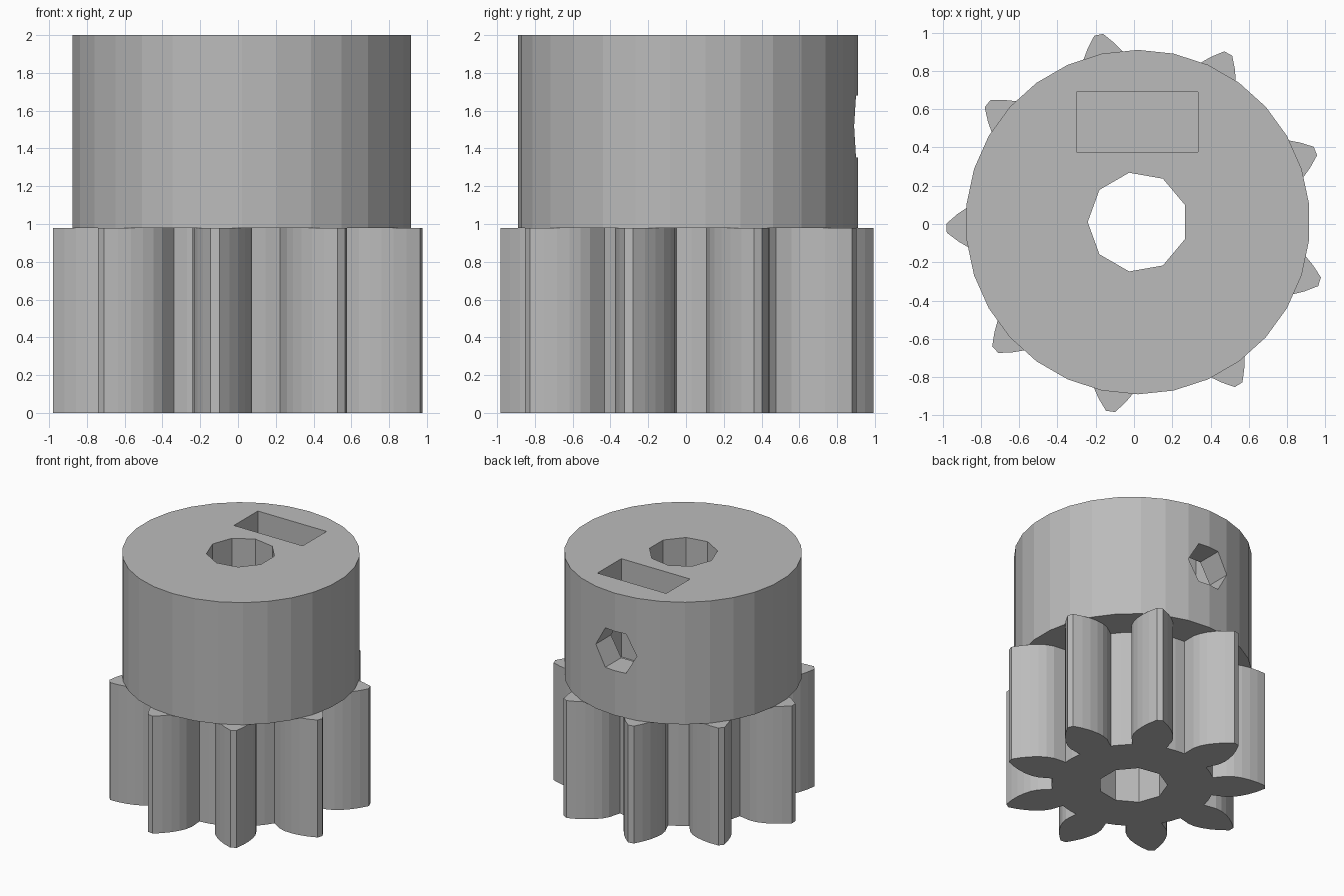
import bpy, bmesh
from math import sin, cos, tan, acos, pi, radians
from mathutils import Matrix, Vector

cube = bpy.data.objects.get("Cube")
if cube:
    bpy.data.objects.remove(cube)

AXIS = Vector((0.02, 0.01, 0))   # shaft axis
GEAR_TOP, TOP = 0.98, 2.0
TEETH = 9

grey = bpy.data.materials.new("plain_grey")
grey.use_nodes = True
COLOUR = (0.5, 0.5, 0.5, 1)
grey.diffuse_color = COLOUR
grey.node_tree.nodes["Principled BSDF"].inputs["Base Color"].default_value = COLOUR


def polar(r, a):
    return (r * cos(a), r * sin(a))


def prism(name, outline, z0, z1, matrix=Matrix.Translation(AXIS)):
    """Extrude a closed counter-clockwise outline from z0 to z1."""
    bm = bmesh.new()
    face = bm.faces.new([bm.verts.new((x, y, z0)) for x, y in outline])
    ext = bmesh.ops.extrude_face_region(bm, geom=[face])
    verts = [v for v in ext["geom"] if isinstance(v, bmesh.types.BMVert)]
    bmesh.ops.translate(bm, verts=verts, vec=(0, 0, z1 - z0))
    bmesh.ops.recalc_face_normals(bm, faces=bm.faces)
    bm.transform(matrix)
    mesh = bpy.data.meshes.new(name)
    bm.to_mesh(mesh)
    bm.free()
    mesh.materials.append(grey)
    obj = bpy.data.objects.new(name, mesh)
    bpy.context.collection.objects.link(obj)
    return obj


def ngon(sides, r, start):
    return [polar(r, start + 2 * pi * i / sides) for i in range(sides)]


def combine(target, tool, operation):
    mod = target.modifiers.new(tool.name, 'BOOLEAN')
    mod.operation, mod.solver, mod.object = operation, 'EXACT', tool
    bpy.context.view_layer.objects.active = target
    bpy.ops.object.modifier_apply(modifier=mod.name)
    bpy.data.objects.remove(tool)


# Involute gear outline: radial root flank, then involute up to the tip
tip, pitch, root = 1.0, 0.818, 0.615
base = pitch * cos(radians(28))


def involute(r):
    a = acos(min(1, base / r))
    return tan(a) - a


half_base = pi / TEETH / 2 + involute(pitch)
flank = [(root, half_base)]
for i in range(6):
    r = base + (tip - base) * i / 5
    flank.append((r, half_base - involute(r)))

outline = []
for t in range(TEETH):
    mid = radians(181.8) + t * 2 * pi / TEETH
    outline += [polar(r, mid - a) for r, a in flank]
    outline += [polar(r, mid + a) for r, a in reversed(flank)]
    outline.append(polar(root, mid + pi / TEETH))

# Toothed lower part joined to the round hub
pinion = prism("pinion_gear", outline, 0, GEAR_TOP)
hub = prism("hub", ngon(30, 0.9, pi / 2), GEAR_TOP, TOP)
combine(pinion, hub, 'UNION')

# Shaft bore
combine(pinion, prism("bore", ngon(9, 0.262, pi), -0.1, TOP + 0.1), 'DIFFERENCE')

# Nut slot in the top
slot = [(-0.30, 0.375), (0.335, 0.375), (0.335, 0.69), (-0.30, 0.69)]
combine(pinion, prism("nut_slot", slot, 1.18, TOP + 0.1, Matrix()), 'DIFFERENCE')

# Set screw hole from the back into the bore
to_back = Matrix.Translation((AXIS.x, 0, 1.517)) @ Matrix.Rotation(-pi / 2, 4, 'X')
combine(pinion, prism("screw_hole", ngon(6, 0.19, 0), 0.1, 1.1, to_back), 'DIFFERENCE')
